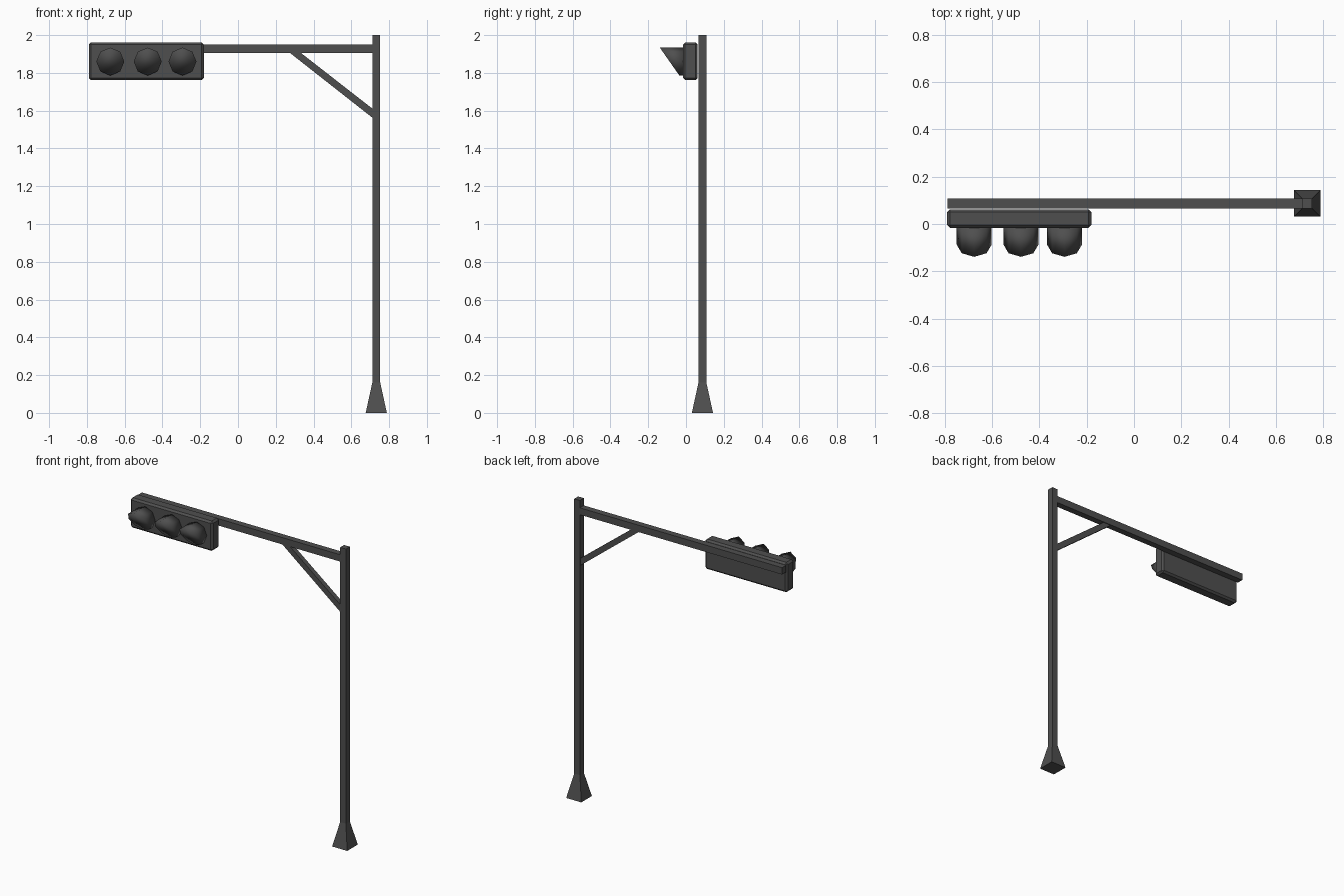
import bpy, bmesh, math

if "Cube" in bpy.data.objects:
    bpy.data.objects.remove(bpy.data.objects["Cube"])

metal = bpy.data.materials.new("dark grey metal")
metal.diffuse_color = (0.078, 0.078, 0.078, 1)
metal.use_nodes = True
metal.node_tree.nodes["Principled BSDF"].inputs["Base Color"].default_value = metal.diffuse_color

PX, PY = 0.732, 0.087   # pole axis
HW = 0.021              # pole and arm half width


def loft(name, rings):
    """Closed solid through a list of equally long point rings."""
    bm = bmesh.new()
    loops = [[bm.verts.new(p) for p in ring] for ring in rings]
    n = len(loops[0])
    for a, b in zip(loops, loops[1:]):
        for i in range(n):
            j = (i + 1) % n
            bm.faces.new((a[i], a[j], b[j], b[i]))
    bm.faces.new(loops[0][::-1])
    bm.faces.new(loops[-1])
    bmesh.ops.recalc_face_normals(bm, faces=bm.faces)
    me = bpy.data.meshes.new(name)
    bm.to_mesh(me)
    bm.free()
    me.materials.append(metal)
    ob = bpy.data.objects.new(name, me)
    bpy.context.collection.objects.link(ob)
    return ob


def square(cx, cy, h, z):
    return [(cx - h, cy - h, z), (cx + h, cy - h, z), (cx + h, cy + h, z), (cx - h, cy + h, z)]


def box(name, x0, x1, y0, y1, z0, z1):
    return loft(name, [[(x0, y0, z), (x1, y0, z), (x1, y1, z), (x0, y1, z)] for z in (z0, z1)])


# Pole with flared foot
loft("pole", [square(PX, PY, h, z) for h, z in ((0.056, 0), (HW, 0.16), (HW, 2.0))])

# Horizontal arm
box("arm", -0.788, PX - HW + 0.005, PY - HW, PY + HW, 1.905, 1.951)

# Diagonal brace
profile = [(0.272, 1.908), (0.33, 1.908), (0.715, 1.608), (0.715, 1.56)]
loft("brace", [[(x, y, z) for x, z in profile] for y in (PY - 0.016, PY + 0.016)])

# Signal housing with chamfered edges
housing = box("signal_housing", -0.79, -0.18, -0.016, 0.062, 1.762, 1.962)
bev = housing.modifiers.new("chamfer", 'BEVEL')
bev.width = 0.012
bev.segments = 1

# Three eight-sided lamp hoods, cut off on a slant
R, CZ = 0.074, 1.86
for k, cx in enumerate((-0.676, -0.478, -0.294)):
    back, front = [], []
    for i in range(8):
        a = math.pi / 2 + i * math.pi / 4
        x, dz = cx + R * math.cos(a), R * math.sin(a)
        back.append((x, -0.01, CZ + dz))
        front.append((x, -0.087 - 0.7 * dz, CZ + dz))
    hood = loft("lamp_hood_%d" % (k + 1), [back, front])
    for p in hood.data.polygons:
        p.use_smooth = True
